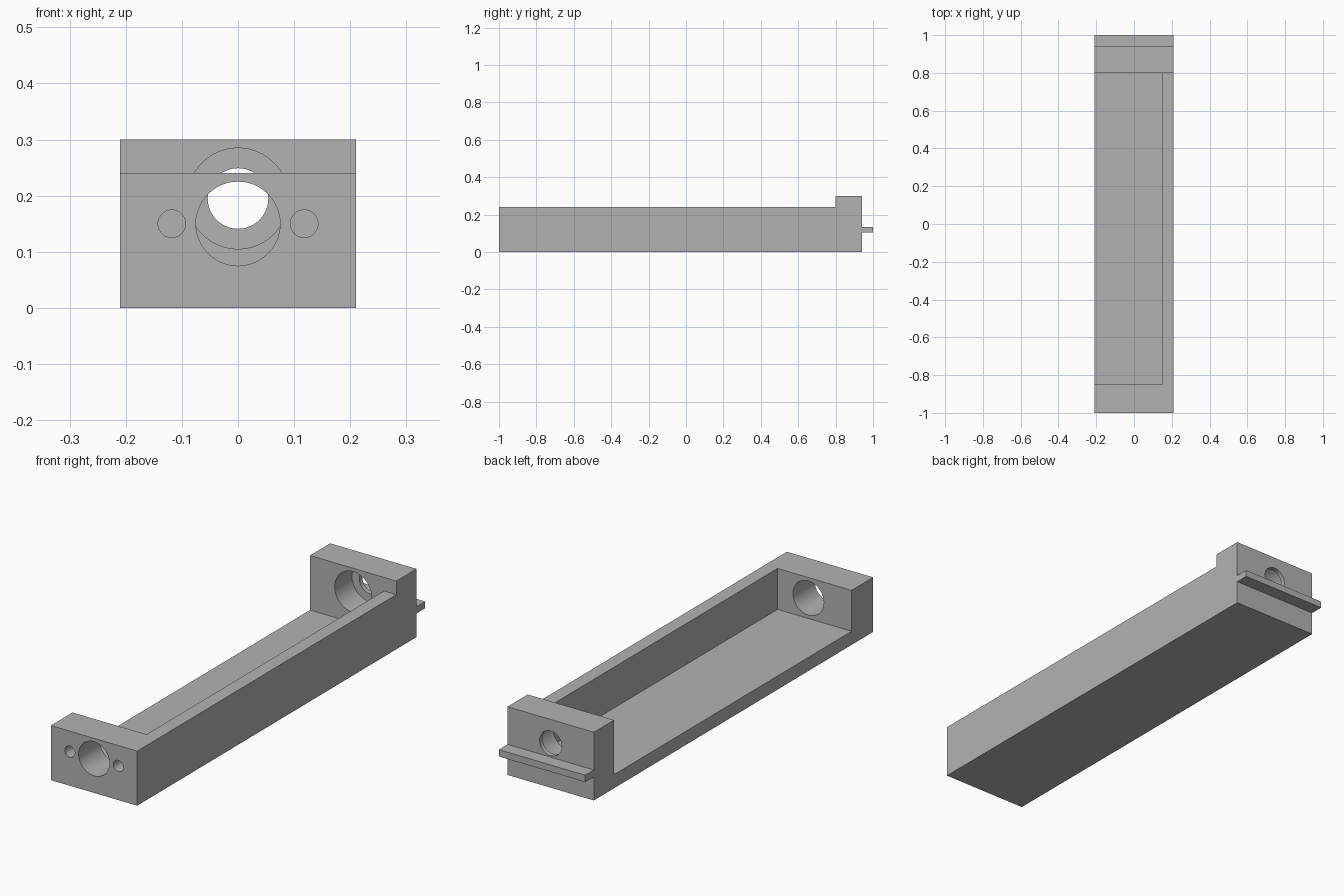
import bpy, bmesh
from math import radians
from mathutils import Matrix, Vector

cube = bpy.data.objects.get("Cube")
if cube:
    bpy.data.objects.remove(cube, do_unlink=True)

grey = bpy.data.materials.new("plain grey")
grey.use_nodes = True
colour = (0.45, 0.45, 0.45, 1)
grey.diffuse_color = colour
grey.node_tree.nodes["Principled BSDF"].inputs["Base Color"].default_value = colour


def finish(name, bm):
    bmesh.ops.recalc_face_normals(bm, faces=bm.faces)
    mesh = bpy.data.meshes.new(name)
    bm.to_mesh(mesh)
    bm.free()
    mesh.materials.append(grey)
    obj = bpy.data.objects.new(name, mesh)
    bpy.context.collection.objects.link(obj)
    return obj


def box(name, low, high):
    low, high = Vector(low), Vector(high)
    bm = bmesh.new()
    bmesh.ops.create_cube(bm, size=1, matrix=Matrix.Translation((low + high) / 2)
                          @ Matrix.Diagonal((high - low).to_4d()))
    return finish(name, bm)


def bore(name, x, z, radius, y0, y1):
    """Round cutter lying along y."""
    bm = bmesh.new()
    place = Matrix.Translation((x, (y0 + y1) / 2, z)) @ Matrix.Rotation(radians(90), 4, "X")
    bmesh.ops.create_cone(bm, cap_ends=True, segments=48, radius1=radius,
                          radius2=radius, depth=y1 - y0, matrix=place)
    return finish(name, bm)


# Body: side outline with the raised back block and thin tongue, extruded across x
half = 0.21
outline = [(-1, 0), (0.94, 0), (0.94, 0.104), (1, 0.104), (1, 0.134),
           (0.94, 0.134), (0.94, 0.3), (0.8, 0.3), (0.8, 0.24), (-1, 0.24)]
bm = bmesh.new()
side = bm.faces.new([bm.verts.new((-half, y, z)) for y, z in outline])
new = bmesh.ops.extrude_face_region(bm, geom=[side])["geom"]
bmesh.ops.translate(bm, vec=(2 * half, 0, 0),
                    verts=[v for v in new if isinstance(v, bmesh.types.BMVert)])
body = finish("tray_body", bm)

# Cutters: open-sided tray, front bore, blind screw holes, stepped back bore
cutters = [
    box("tray_cutter", (-0.4, -0.85, 0.06), (0.15, 0.8, 0.5)),
    bore("front_bore_cutter", 0, 0.15, 0.075, -1.1, -0.8),
    bore("back_pocket_cutter", 0, 0.195, 0.09, 0.75, 0.92),
    bore("back_bore_cutter", 0, 0.195, 0.054, 0.85, 1.1),
]
for s in (-1, 1):
    cutters.append(bore("screw_hole_cutter", s * 0.118, 0.15, 0.0245, -1.1, -0.9))

bpy.ops.object.select_all(action="DESELECT")
body.select_set(True)
bpy.context.view_layer.objects.active = body
for cutter in cutters:
    cutter.hide_render = True
    mod = body.modifiers.new(cutter.name, "BOOLEAN")
    mod.operation = "DIFFERENCE"
    mod.solver = "EXACT"
    mod.object = cutter
    bpy.ops.object.modifier_apply(modifier=mod.name)
    bpy.data.objects.remove(cutter, do_unlink=True)

bpy.ops.object.shade_smooth_by_angle(angle=radians(30))
